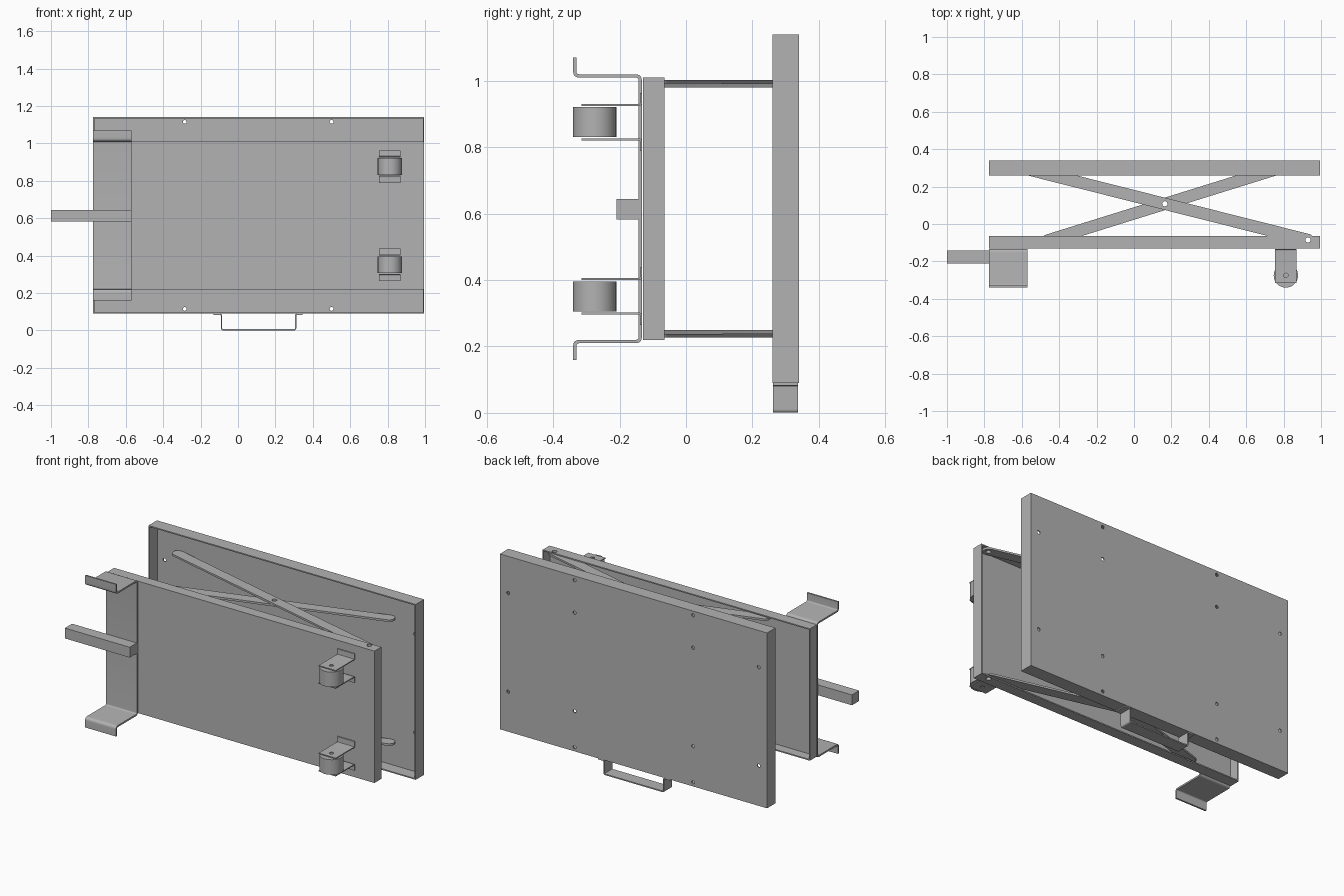
import bpy, bmesh, math
from mathutils import Vector, Matrix

if "Cube" in bpy.data.objects:
    bpy.data.objects.remove(bpy.data.objects["Cube"])

grey = bpy.data.materials.new("plain_grey")
grey.use_nodes = True
COLOUR = (0.45, 0.45, 0.45, 1)
grey.diffuse_color = COLOUR
grey.node_tree.nodes["Principled BSDF"].inputs["Base Color"].default_value = COLOUR

LEFT, RIGHT = -0.775, 0.995    # tray ends
MID_Z = 0.615                  # symmetry height of the mechanism
PIVOT = Vector((0.165, 0.108))
PIN = Vector((0.93, -0.085))


def finish(name, bm):
    bmesh.ops.recalc_face_normals(bm, faces=bm.faces)
    mesh = bpy.data.meshes.new(name)
    bm.to_mesh(mesh)
    bm.free()
    mesh.materials.append(grey)
    obj = bpy.data.objects.new(name, mesh)
    bpy.context.collection.objects.link(obj)
    return obj


def add_box(bm, lo, hi):
    lo, hi = Vector(lo), Vector(hi)
    verts = bmesh.ops.create_cube(bm, size=1)["verts"]
    for v in verts:
        v.co = (lo + hi) / 2 + Vector(a * b for a, b in zip(v.co, hi - lo))


def add_cylinder(bm, centre, radius, depth, axis="Z", segments=24):
    turn = Matrix.Rotation(math.pi / 2, 4, "X") if axis == "Y" else Matrix()
    bmesh.ops.create_cone(bm, cap_ends=True, segments=segments, radius1=radius,
                          radius2=radius, depth=depth,
                          matrix=Matrix.Translation(centre) @ turn)


def bake(obj):
    """Apply the modifiers of an object."""
    graph = bpy.context.evaluated_depsgraph_get()
    mesh = bpy.data.meshes.new_from_object(obj.evaluated_get(graph))
    obj.modifiers.clear()
    obj.data = mesh


def drill(obj, holes, axis, radius):
    """Cut round through holes at the given centres."""
    bm = bmesh.new()
    for h in holes:
        add_cylinder(bm, h, radius, 0.05, axis)
    cutter = finish("hole_cutter", bm)
    cutter.hide_render = True
    mod = obj.modifiers.new("holes", "BOOLEAN")
    mod.operation, mod.object, mod.solver = "DIFFERENCE", cutter, "EXACT"
    bake(obj)
    bpy.data.objects.remove(cutter)


def tray(name, y0, y1, z0, z1, open_side):
    """Thin-walled shallow box, open towards one y direction."""
    bm = bmesh.new()
    add_box(bm, (LEFT, y0, z0), (RIGHT, y1, z1))
    bm.normal_update()
    lid = [f for f in bm.faces if f.normal.y * open_side > 0.9]
    bmesh.ops.delete(bm, geom=lid, context="FACES_ONLY")
    mesh_obj = finish(name, bm)
    mod = mesh_obj.modifiers.new("sheet", "SOLIDIFY")
    mod.thickness, mod.offset, mod.use_even_offset = 0.007, -1, True
    bake(mesh_obj)
    return mesh_obj


def rounded(path, radius):
    """Replace the inner corners of a 2D path with small fillets."""
    pts = [Vector(p) for p in path]
    out = [pts[0]]
    for a, b, c in zip(pts, pts[1:], pts[2:]):
        p = b + (a - b).normalized() * radius
        q = b + (c - b).normalized() * radius
        for i in range(6):
            t = i / 5
            out.append(p * (1 - t) ** 2 + b * 2 * t * (1 - t) + q * t * t)
    return out + [pts[-1]]


def bent_strip(name, path, place, sweep, thickness, radius):
    """Sheet-metal strip: a 2D path swept along a vector."""
    bm = bmesh.new()
    row = [bm.verts.new(place(p)) for p in rounded(path, radius)]
    edges = [bm.edges.new(pair) for pair in zip(row, row[1:])]
    new = bmesh.ops.extrude_edge_only(bm, edges=edges)["geom"]
    bmesh.ops.translate(bm, vec=sweep,
                        verts=[g for g in new if isinstance(g, bmesh.types.BMVert)])
    obj = finish(name, bm)
    mod = obj.modifiers.new("sheet", "SOLIDIFY")
    mod.thickness, mod.offset, mod.use_even_offset = thickness, 0, True
    bake(obj)
    return obj


def arm(name, start, end, z0, z1, holes):
    """Flat bar with round ends."""
    way = end - start
    angle = math.atan2(way.y, way.x)
    bm = bmesh.new()
    ring = []
    for centre, base in ((start, angle + math.pi / 2), (end, angle - math.pi / 2)):
        for i in range(13):
            a = base + math.pi * i / 12
            ring.append(bm.verts.new((centre.x + 0.032 * math.cos(a),
                                      centre.y + 0.032 * math.sin(a), z0)))
    face = bm.faces.new(ring)
    new = bmesh.ops.extrude_face_region(bm, geom=[face])["geom"]
    bmesh.ops.translate(bm, vec=(0, 0, z1 - z0),
                        verts=[g for g in new if isinstance(g, bmesh.types.BMVert)])
    obj = finish(name, bm)
    drill(obj, [(h.x, h.y, z0) for h in holes], "Z", 0.014)


# Large rear tray with mounting holes
rear = tray("rear_tray", 0.26, 0.34, 0.09, 1.14, -1)
spots = [(x, 0.34, z) for x in (-0.285, 0.5) for z in (0.115, 0.33, 0.92, 1.115)]
spots += [(x, 0.34, z) for x in (-0.72, 0.94) for z in (0.33, 0.92)]
drill(rear, spots, "Y", 0.01)

# Smaller front tray with pin holes in its long walls
front = tray("front_tray", -0.13, -0.065, 0.22, 1.01, 1)
drill(front, [(PIN.x, PIN.y, z) for z in (0.22, 1.01)], "Z", 0.014)

# Scissor arms, mirrored at both long sides
for label, s in (("upper", 1), ("lower", -1)):
    z = [MID_Z + s * d for d in (0.365, 0.377, 0.388)]
    arm(label + "_outer_arm", Vector((-0.61, 0.303)), PIN, z[1], z[2], (PIVOT, PIN))
    arm(label + "_inner_arm", Vector((-0.46, -0.087)), Vector((0.79, 0.302)),
        z[0], z[1], (PIVOT,))

# Hooked bracket wrapped across the front tray
hook = [(-0.335, 1.07), (-0.335, 1.015), (-0.138, 1.015)]
hook += [(y, 2 * MID_Z - z) for y, z in reversed(hook)]
bent_strip("hooked_bracket", hook, lambda p: (LEFT, p.x, p.y), (0.205, 0, 0), 0.01, 0.014)

# Bar sticking out at the end
bm = bmesh.new()
add_box(bm, (-1, -0.21, 0.583), (-0.57, -0.142, 0.645))
finish("tow_bar", bm)

# Strip handle under the rear tray
loop = [(-0.13, 0.086), (-0.088, 0.086), (-0.088, 0.004),
        (0.308, 0.004), (0.308, 0.086), (0.345, 0.086)]
bent_strip("carry_handle", loop, lambda p: (p.x, 0.262, p.y), (0, 0.076, 0), 0.007, 0.008)

# Casters: a roller between two angled ears
for label, zc in (("upper", 0.876), ("lower", 0.351)):
    bm = bmesh.new()
    add_cylinder(bm, (0.812, -0.275, zc), 0.065, 0.09, segments=48)
    finish(label + "_roller", bm)
    for side, s in (("top", 1), ("bottom", -1)):
        z = zc + s * 0.052
        ear = bent_strip(f"{label}_{side}_ear",
                         [(-0.315, z), (-0.136, z), (-0.136, z + s * 0.035)],
                         lambda p: (0.755, p.x, p.y), (0.113, 0, 0), 0.006, 0.006)
        drill(ear, [(0.812, -0.275, z + s * 0.02)], "Z", 0.012)

# Smooth shading with sharp edges kept
for o in bpy.context.selected_objects:
    o.select_set(False)
for o in bpy.context.collection.objects:
    if o.type == "MESH" and o.data.materials and o.data.materials[0] == grey:
        o.select_set(True)
        bpy.context.view_layer.objects.active = o
bpy.ops.object.shade_smooth_by_angle(angle=math.radians(30))
